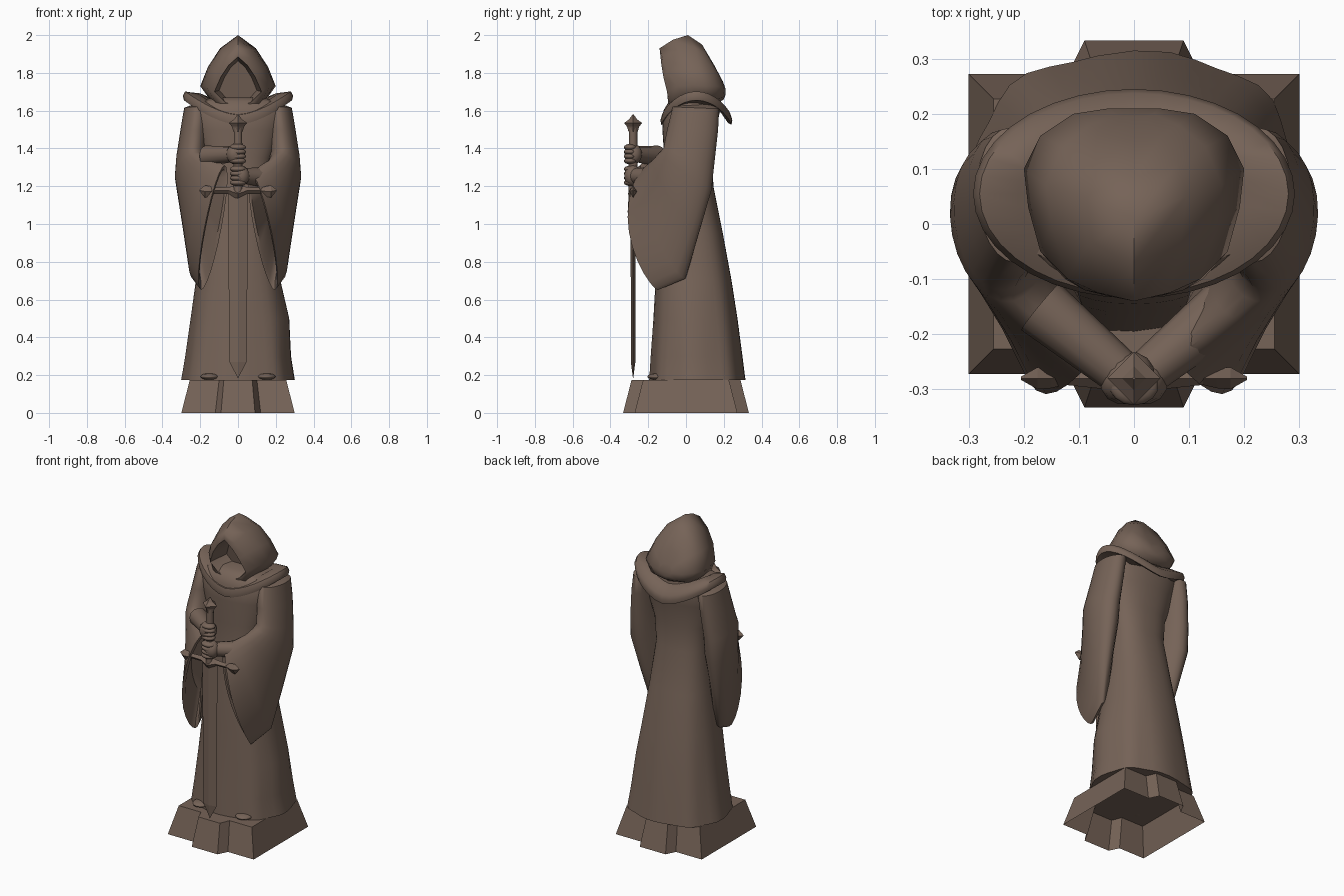
import bpy, bmesh, math
from mathutils import Vector as V

if "Cube" in bpy.data.objects:
    bpy.data.objects.remove(bpy.data.objects["Cube"])

stone = bpy.data.materials.new("brown stone")
stone.diffuse_color = (0.18, 0.125, 0.096, 1)
stone.use_nodes = True
stone.node_tree.nodes["Principled BSDF"].inputs["Base Color"].default_value = stone.diffuse_color


def finish(bm, name, angle=40):
    bmesh.ops.recalc_face_normals(bm, faces=bm.faces)
    me = bpy.data.meshes.new(name)
    bm.to_mesh(me)
    bm.free()
    ob = bpy.data.objects.new(name, me)
    bpy.context.collection.objects.link(ob)
    me.materials.append(stone)
    if angle:
        bpy.context.view_layer.objects.active = ob
        ob.select_set(True)
        bpy.ops.object.shade_smooth_by_angle(angle=math.radians(angle))
        ob.select_set(False)
    return ob


def loft(name, rings, start=True, end=True, angle=40):
    bm = bmesh.new()
    rows = [[bm.verts.new(p) for p in r] for r in rings]
    n = len(rows[0])
    for a, b in zip(rows, rows[1:]):
        for i in range(n):
            j = (i + 1) % n
            bm.faces.new((a[i], a[j], b[j], b[i]))
    if start:
        bm.faces.new(rows[0])
    if end:
        bm.faces.new(rows[-1])
    return finish(bm, name, angle)


def tube(name, a, b, r1, r2, n=12, angle=40):
    a, b = V(a), V(b)
    q = (b - a).to_track_quat('Z', 'Y')
    ring = lambda c, r: [c + q @ V((r * math.cos(t * math.tau / n), r * math.sin(t * math.tau / n), 0)) for t in range(n)]
    return loft(name, [ring(a, r1), ring(b, r2)], angle=angle)


def ball(name, loc, size, rot=0):
    bm = bmesh.new()
    bmesh.ops.create_uvsphere(bm, u_segments=14, v_segments=8, radius=1)
    ob = finish(bm, name, 60)
    ob.location, ob.scale, ob.rotation_euler = loc, size, (0, 0, rot)
    return ob


# plinth: box with a projecting tab at front and back, open underneath
def plan(x, y, ti, to, ty, z):
    h = [(x, -y), (x, y), (ti, y), (to, ty)]
    return [(px, py, z) for px, py in h + [(-to, ty), (-ti, y), (-x, y), (-x, -y), (-ti, -y), (-to, -ty), (to, -ty), (ti, -y)]]


loft("plinth", [plan(.3, .272, .12, .09, .333, 0), plan(.255, .227, .10, .075, .288, .175)], start=False, angle=0)

# robe: flared body with soft folds towards the hem
rings = []
N = 40
for z, rx, yf, yb in [(.175, .295, -.19, .31), (.3, .275, -.183, .295), (.5, .248, -.17, .27), (.7, .222, -.16, .24),
                      (.95, .19, -.145, .195), (1.2, .165, -.12, .145), (1.35, .18, -.115, .14), (1.5, .235, -.125, .16),
                      (1.6, .26, -.12, .18), (1.65, .24, -.09, .165), (1.67, .12, -.05, .13)]:
    f = max(0, (.95 - z)) * .03
    ring = []
    for i in range(N):
        t = math.tau * i / N
        c, s = math.cos(t), math.sin(t)
        k = 1 + f * math.cos(8 * t + .6)
        e = .82 if z < 1.4 else .92
        # one deeper fold on the right flank
        bulge = .022 * max(0, math.cos(t + .2)) ** 4 * math.exp(-((z - .5) / .12) ** 2)
        ring.append((rx * k * math.copysign(abs(c) ** e, c) + bulge,
                     (yf + yb) / 2 + (yb - yf) / 2 * k * math.copysign(abs(s) ** e, s), z))
    rings.append(ring)
loft("robe", rings)

# capelet: high on the shoulders, low at front and back, with a thick rim
rings = []
for k, up, lf in [(.88, -.02, .115), (.98, -.03, .13), (1.0, -.005, .13), (.96, .022, .125), (.72, .035, .10), (.45, .05, .03)]:
    ring = []
    for i in range(36):
        t = math.tau * i / 36
        c, s = math.cos(t), math.sin(t)
        back = .03 * max(0, s) * (k < .9) * (up > 0)
        ring.append((.292 * k * c, .055 + .19 * k * s, 1.555 + lf * abs(c) ** 1.6 + up + back))
    rings.append(ring)
loft("capelet", rings, angle=50)

# hood: half profiles from the dark recess over the lip to the back
hood = [
    [(0, -.135, 1.885), (.05, -.13, 1.84), (.09, -.12, 1.78), (.125, -.10, 1.70), (.07, -.095, 1.645), (0, -.095, 1.62)],
    [(0, -.14, 1.93), (.065, -.125, 1.88), (.12, -.10, 1.81), (.17, -.05, 1.73), (.11, -.085, 1.63), (0, -.10, 1.585)],
    [(0, -.07, 1.975), (.085, -.04, 1.92), (.15, 0, 1.83), (.192, .03, 1.735), (.14, .03, 1.65), (0, 0, 1.60)],
    [(0, .01, 2.0), (.095, .05, 1.93), (.16, .07, 1.83), (.2, .10, 1.73), (.15, .10, 1.66), (0, .10, 1.62)],
    [(0, .085, 1.95), (.08, .11, 1.90), (.13, .14, 1.82), (.17, .16, 1.73), (.13, .16, 1.66), (0, .17, 1.64)],
    [(0, .15, 1.84), (.05, .16, 1.82), (.08, .18, 1.78), (.11, .20, 1.72), (.08, .195, 1.67), (0, .20, 1.66)],
    [(0, .19, 1.76), (.02, .195, 1.755), (.035, .20, 1.74), (.045, .21, 1.715), (.03, .21, 1.69), (0, .21, 1.685)],
]
recess = [(x * .8, y + .13, 1.75 + (z - 1.75) * .85) for x, y, z in hood[0]]
full = lambda h: h + [(-x, y, z) for x, y, z in h[-2:0:-1]]
loft("hood", [full(h) for h in [recess] + hood], angle=65)

# sleeves: front/top point, back/bottom point, half width, width direction, forward bow
SLEEVE = [
    ((.17, -.02, 1.64), (.17, .14, 1.64), .05, (1, 0, 0), 0),
    ((.215, -.07, 1.62), (.225, .175, 1.61), .065, (1, 0, 0), 0),
    ((.225, -.10, 1.50), (.24, .17, 1.50), .072, (1, 0, 0), 0),
    ((.235, -.12, 1.40), (.262, .15, 1.32), .078, (1, -.1, 0), 0),
    ((.22, -.14, 1.38), (.272, .135, 1.18), .086, (1, -.2, 0), 0),
    ((.18, -.17, 1.37), (.26, .07, .96), .078, (.9, -.4, 0), .015),
    ((.12, -.21, 1.36), (.235, -.005, .71), .078, (.8, -.6, 0), .035),
    ((.07, -.245, 1.34), (.195, -.15, .65), .06, (.75, -.66, 0), .065),
    ((.075, -.24, 1.32), (.195, -.145, .69), .045, (.75, -.66, 0), .06),
    ((.16, -.15, 1.30), (.22, -.06, .85), .04, (.75, -.66, 0), .02),
]
for side, s, hz in (("left", -1, 1.37), ("right", 1, 1.255)):
    rings = []
    for i, (a, b, w, d, bow) in enumerate(SLEEVE):
        a, b, d = V(a), V(b), V(d).normalized()
        if i > 4:
            a.z -= (.025 if s > 0 else .01) * min(i - 4, 3)
        ring = []
        for j in range(24):
            t = math.tau * j / 24
            p = (a + b) / 2 + (a - b) / 2 * math.cos(t) + d * w * math.sin(t)
            p.y -= bow * math.sin(t) ** 2
            ring.append((p.x * s, p.y, p.z))
        rings.append(ring)
    loft(side + "_sleeve", rings, angle=50)

    # forearm and fist gripping the sword
    tube(side + "_forearm", (.17 * s, -.15, hz - .01), (.03 * s, -.265, hz), .055, .042)
    ball(side + "_palm", (.012 * s, -.28, hz), (.052, .046, .056), s * -.6)
    for k in range(4):
        ball(side + "_finger", (0, -.295, hz - .036 + .024 * k), (.044, .034, .018))

# feet peeping out under the hem
for s in (-1, 1):
    ball("foot", (.15 * s, -.15, .192), (.05, .055, .018))

# sword
SY = -.28
rect = lambda r, z: [(r, SY, z), (0, SY + r, z), (-r, SY, z), (0, SY - r, z)]
tube("sword_grip", (0, SY, 1.16), (0, SY, 1.52), .024, .022)
loft("sword_pommel", [rect(r, z) for r, z in [(.025, 1.49), (.032, 1.515), (.048, 1.535), (.022, 1.553), (.003, 1.58)]], angle=0)

blade = lambda w, t, z: [(w, SY, z), (0, SY + t, z), (-w, SY, z), (0, SY - t, z)]
loft("sword_blade", [blade(.053, .013, 1.17), blade(.046, .012, .27), blade(.001, .001, .185)], angle=0)

# guard: x, low z, high z, half depth; flared tips and a central point
half = [(.205, 1.175, 1.181, .003), (.175, 1.14, 1.205, .02), (.15, 1.145, 1.20, .018), (.125, 1.16, 1.192, .012),
        (.05, 1.16, 1.195, .02), (0, 1.115, 1.205, .028)]
stations = half + [(-x, a, b, d) for x, a, b, d in half[-2::-1]]
loft("sword_guard", [[(x, SY - d, (a + b) / 2), (x, SY, b), (x, SY + d, (a + b) / 2), (x, SY, a)] for x, a, b, d in stations], angle=0)
